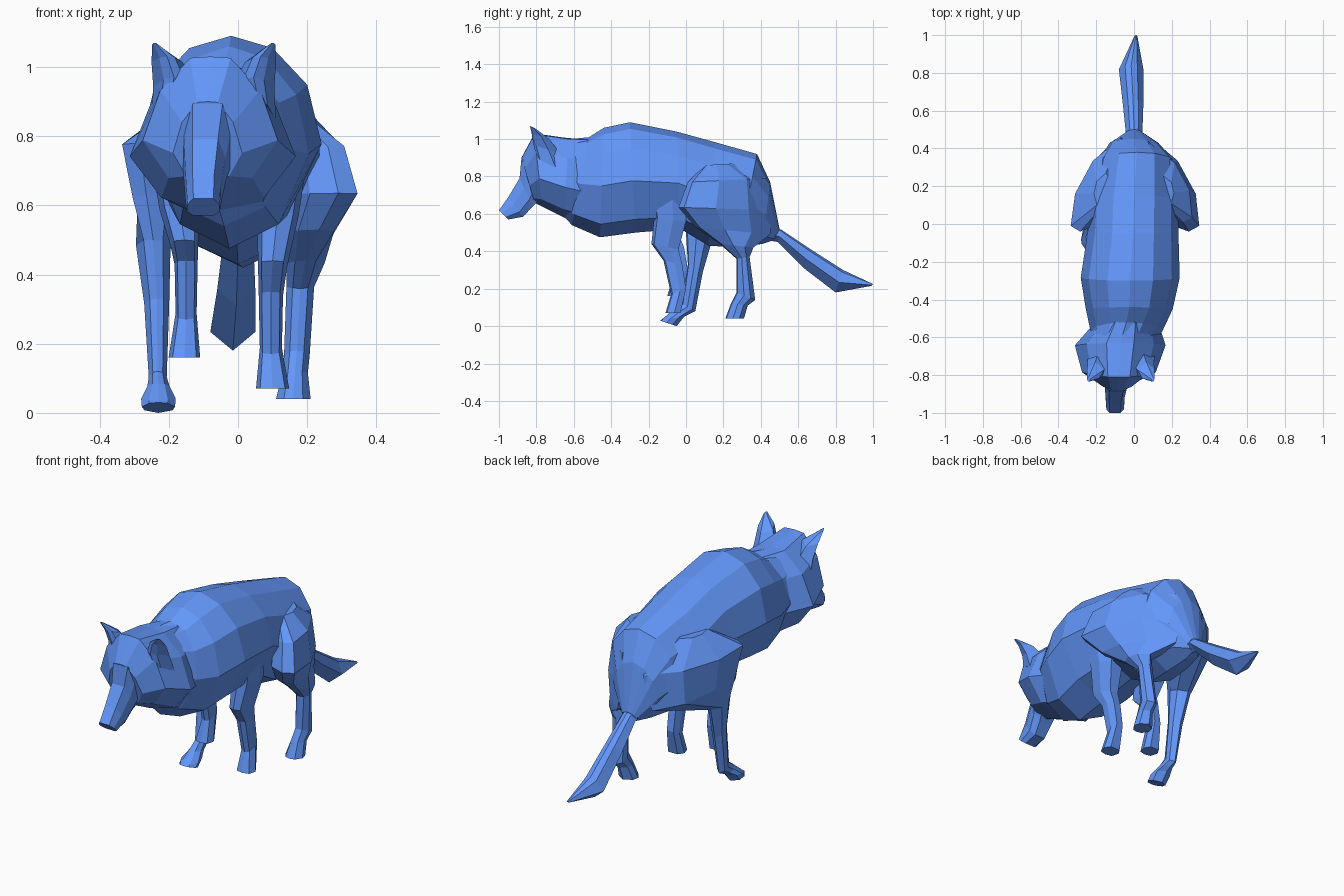
import bpy, bmesh

# Half cross-sections: (sideways 0..1, fraction from point A to point B)
BODY = [(0, 0), (.46, .06), (.84, .24), (1, .53), (.62, .88), (0, 1)]
HEAD = [(0, 0), (.3, .01), (.74, .25), (1, .62), (.62, .9), (0, 1)]
SNOUT = [(0, 0), (.6, 0), (.95, .35), (1, .75), (.6, 1), (0, 1)]
LIMB = [(0, 0), (.75, .1), (1, .6), (.6, 1), (0, 1)]
HIND = [(0, 0), (.55, .06), (1, .4), (.85, .75), (0, 1)]
TAIL = [(0, 0), (.5, .1), (1, .55), (0, 1)]

fur = bpy.data.materials.new("blue")
fur.diffuse_color = (.125, .31, .95, 1)


def loft(name, half, rings):
    """Skin rings given as (x, yA, zA, yB, zB, half_width, optional x shift of B)."""
    loop = half + [(-u, v) for u, v in half[-2:0:-1]]
    bm = bmesh.new()
    rows = []
    for x, ya, za, yb, zb, w, *shift in rings:
        dx = shift[0] if shift else 0
        rows.append([bm.verts.new((x + u * w + dx * v, ya + (yb - ya) * v, za + (zb - za) * v))
                     for u, v in loop])
    n = len(loop)
    for a, b in zip(rows, rows[1:]):
        for i in range(n):
            j = (i + 1) % n
            bm.faces.new((a[i], a[j], b[j], b[i]))
    bm.faces.new(rows[0])
    bm.faces.new(rows[-1])
    bmesh.ops.recalc_face_normals(bm, faces=bm.faces)
    mesh = bpy.data.meshes.new(name)
    bm.to_mesh(mesh)
    bm.free()
    mesh.materials.append(fur)
    obj = bpy.data.objects.new(name, mesh)
    bpy.context.collection.objects.link(obj)
    return obj


# Torso: rump, back, chest and neck
loft("torso", BODY, [
    (0, .50, .52, .47, .46, .04),
    (0, .45, .77, .41, .44, .13),
    (.015, .38, .92, .28, .42, .205),
    (.0, .15, .985, .12, .43, .235),
    (-.005, -.05, 1.04, -.03, .52, .24),
    (-.02, -.30, 1.09, -.27, .50, .262),
    (-.025, -.44, 1.06, -.46, .475, .23),
    (-.04, -.52, 1.01, -.61, .54, .19),
    (-.07, -.62, 1.0, -.70, .64, .16)])

# Head and muzzle, set slightly to the left
loft("head", HEAD, [
    (-.04, -.50, 1.0, -.54, .54, .17),
    (-.073, -.63, 1.005, -.65, .58, .24),
    (-.08, -.81, 1.03, -.77, .64, .195),
    (-.088, -.88, .90, -.81, .66, .10)])
loft("muzzle", SNOUT, [
    (-.085, -.80, .88, -.74, .68, .065),
    (-.088, -.88, .895, -.79, .67, .072),
    (-.095, -.89, .79, -.82, .64, .062),
    (-.10, -.95, .69, -.87, .585, .052),
    (-.10, -1.0, .62, -.95, .57, .048)])

# Ears, mirrored about the head centre
for side, name in ((-1, "left_ear"), (1, "right_ear")):
    loft(name, TAIL, [
        (-.07 + side * .13, -.80, .90, -.61, .80, .05),
        (-.07 + side * .115, -.815, .97, -.67, .92, .06),
        (-.07 + side * .135, -.825, 1.03, -.73, 1.0, .045),
        (-.07 + side * .17, -.835, 1.07, -.81, 1.06, .008)])

# Front legs: the left one is the same leg, raised in mid stride
front = [
    (.14, -.18, .78, -.01, .76, .065),
    (.115, -.17, .58, .0, .56, .06),
    (.10, -.185, .44, -.04, .41, .042),
    (.095, -.12, .35, -.02, .33, .035),
    (.095, -.08, .17, .0, .20, .032),
    (.10, -.11, .07, -.03, .07, .048)]
loft("right_front_leg", LIMB, front)
lift = [0, .02, .06, .09, .10, .09]
loft("left_front_leg", LIMB,
     [(-x - .055, ya + .01, za + d, yb + .01, zb + d, w * .95)
      for (x, ya, za, yb, zb, w), d in zip(front, lift)])

# Right hind leg, pushed back; thigh blends inward into the rump
loft("right_hind_leg", HIND, [
    (.17, .10, .86, .26, .87, .05, -.02),
    (.26, .01, .77, .43, .79, .105, -.18),
    (.29, -.04, .635, .46, .62, .125, -.22),
    (.235, .05, .53, .45, .49, .095, -.14),
    (.195, .18, .44, .36, .42, .055),
    (.18, .27, .36, .34, .37, .04),
    (.17, .27, .18, .37, .14, .037),
    (.165, .24, .12, .33, .11, .037),
    (.16, .21, .04, .31, .04, .05)])

# Left hind leg, planted forward
loft("left_hind_leg", HIND, [
    (-.17, .09, .87, .27, .87, .05, .02),
    (-.285, -.04, .78, .46, .72, .115, .22),
    (-.265, -.02, .63, .44, .53, .09, .16),
    (-.245, .0, .50, .14, .46, .05),
    (-.235, .01, .33, .09, .29, .036),
    (-.232, -.02, .12, .05, .08, .026),
    (-.23, -.07, .085, .02, .065, .032),
    (-.23, -.13, .035, -.01, .05, .05),
    (-.23, -.14, .03, -.05, .0, .048)])

# Drooping tail
loft("tail", TAIL, [
    (0, .44, .54, .43, .46, .04),
    (0, .51, .515, .49, .45, .045),
    (-.005, .66, .415, .63, .31, .055),
    (-.015, .84, .30, .80, .18, .065),
    (.01, 1.0, .225, .99, .215, .008)])
